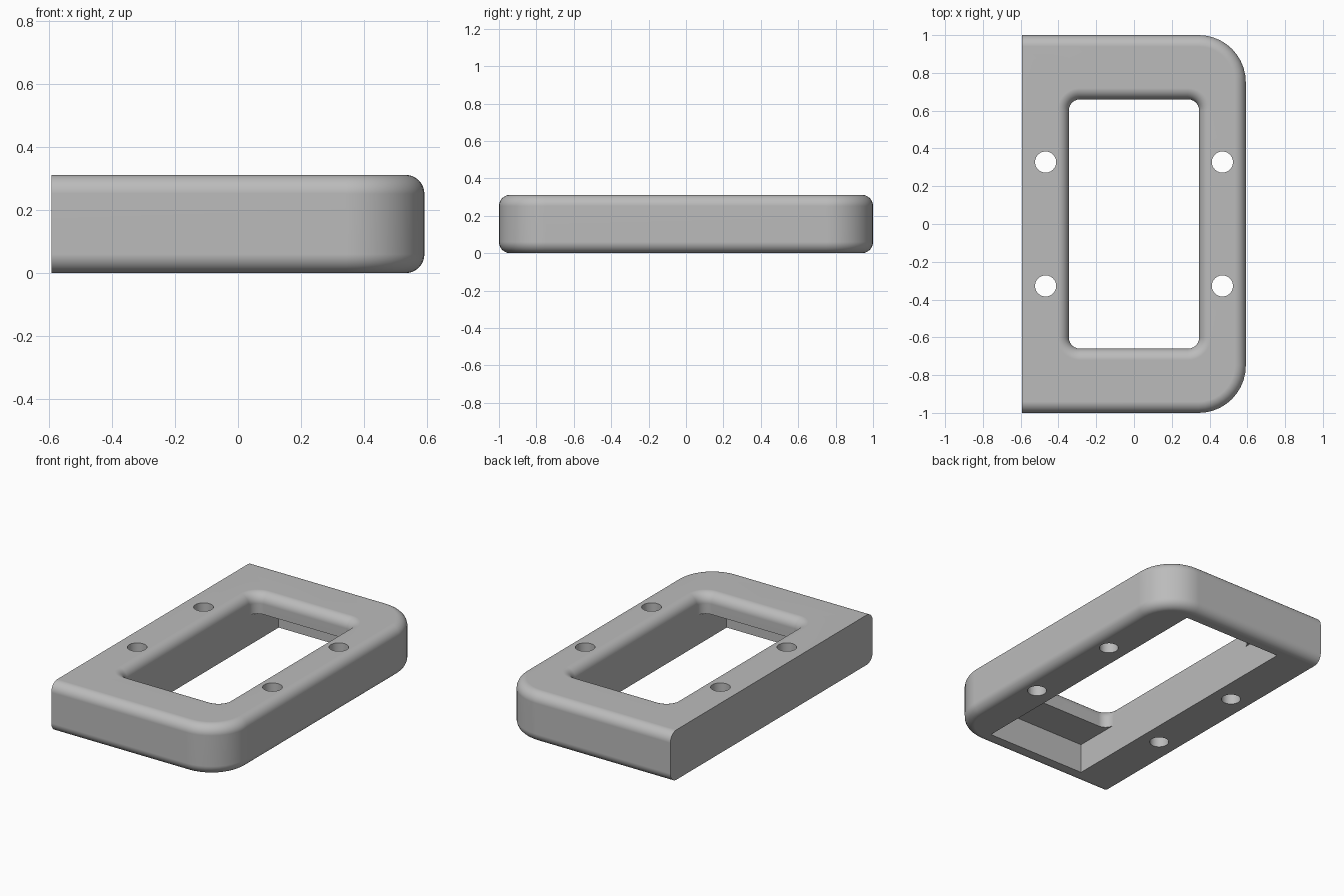
import bpy
import bmesh
from math import cos, sin, pi

HALF_X, HALF_Y, HEIGHT = 0.592, 1.0, 0.312
CORNER, FILLET = 0.25, 0.06
WIN_X, WIN_Y, WIN_R = 0.345, 0.66, 0.06
POCKET_Y, POCKET_TOP = 0.895, 0.187
STEPS = 10

if "Cube" in bpy.data.objects:
    bpy.data.objects.remove(bpy.data.objects["Cube"], do_unlink=True)

grey = bpy.data.materials.new("light grey")
grey.use_nodes = True
colour = (0.5, 0.5, 0.5, 1)
grey.diffuse_color = colour
grey.node_tree.nodes["Principled BSDF"].inputs["Base Color"].default_value = colour


def arc(cx, cy, r, quarter, steps=STEPS):
    """Quarter circle, counter-clockwise, starting at the given quadrant."""
    angles = [(quarter + i / steps) * pi / 2 for i in range(steps + 1)]
    return [(cx + r * cos(a), cy + r * sin(a)) for a in angles]


def loft(name, rings):
    """Closed solid through rings given as (outline, z)."""
    bm = bmesh.new()
    loops = [[bm.verts.new((x, y, z)) for x, y in pts] for pts, z in rings]
    bm.faces.new(loops[0][::-1])
    bm.faces.new(loops[-1])
    for low, high in zip(loops, loops[1:]):
        for i in range(len(low)):
            j = (i + 1) % len(low)
            bm.faces.new((low[i], low[j], high[j], high[i]))
    bmesh.ops.recalc_face_normals(bm, faces=bm.faces)
    mesh = bpy.data.meshes.new(name)
    bm.to_mesh(mesh)
    bm.free()
    obj = bpy.data.objects.new(name, mesh)
    bpy.context.collection.objects.link(obj)
    mesh.materials.append(grey)
    return obj


def frame_outline(inset):
    """Square on the left end, rounded on the right end."""
    cx, cy, r = HALF_X - CORNER, HALF_Y - CORNER, CORNER - inset
    y = HALF_Y - inset
    return ([(-HALF_X, -y)] + arc(cx, -cy, r, 3) + arc(cx, cy, r, 0) + [(-HALF_X, y)])


def window_outline(grow):
    cx, cy, r = WIN_X - WIN_R, WIN_Y - WIN_R, WIN_R + grow
    return (arc(cx, cy, r, 0) + arc(-cx, cy, r, 1)
            + arc(-cx, -cy, r, 2) + arc(cx, -cy, r, 3))


# Frame body with rounded top and bottom rims
fillet = [(FILLET * (1 - sin(a)), FILLET * (1 - cos(a)))
          for a in [i / STEPS * pi / 2 for i in range(STEPS + 1)]]
rings = [(frame_outline(d), z) for d, z in fillet[::-1]][::-1]
bottom = [(frame_outline(d), FILLET - FILLET * cos(i / STEPS * pi / 2))
          for i, d in enumerate(FILLET * (1 - sin(k / STEPS * pi / 2)) for k in range(STEPS + 1))]
top = [(pts, HEIGHT - z) for pts, z in bottom[::-1]]
frame = loft("frame", bottom + top)

# Window opening that flares out into a rounded upper rim
flare = [(window_outline(FILLET * (1 - cos(a))), HEIGHT - FILLET * (1 - sin(a)))
         for a in [i / STEPS * pi / 2 for i in range(STEPS + 1)]]
window = loft("window_cutter", [(window_outline(0), 0.1)] + flare
              + [(window_outline(FILLET), HEIGHT + 0.1)])

# Longer rectangular pocket in the underside
box = [(-WIN_X, -POCKET_Y), (WIN_X, -POCKET_Y), (WIN_X, POCKET_Y), (-WIN_X, POCKET_Y)]
pocket = loft("pocket_cutter", [(box, -0.1), (box, POCKET_TOP)])

# Four screw holes
cutters = [window, pocket]
for x in (-0.468, 0.468):
    for y in (-0.328, 0.328):
        circle = [p for q in range(4) for p in arc(x, y, 0.056, q)[:-1]]
        cutters.append(loft("hole_cutter", [(circle, -0.1), (circle, HEIGHT + 0.1)]))

bpy.context.view_layer.objects.active = frame
for cutter in cutters:
    cutter.hide_render = True
    mod = frame.modifiers.new("cut", "BOOLEAN")
    mod.operation = "DIFFERENCE"
    mod.solver = "EXACT"
    mod.object = cutter
    bpy.ops.object.modifier_apply(modifier=mod.name)
    bpy.data.objects.remove(cutter, do_unlink=True)

# Smooth rims, flat faces and crisp edges
bpy.ops.object.select_all(action="DESELECT")
frame.select_set(True)
bpy.ops.object.shade_smooth_by_angle(angle=pi / 6)
normals = frame.modifiers.new("flat_faces", "WEIGHTED_NORMAL")
normals.keep_sharp = True
